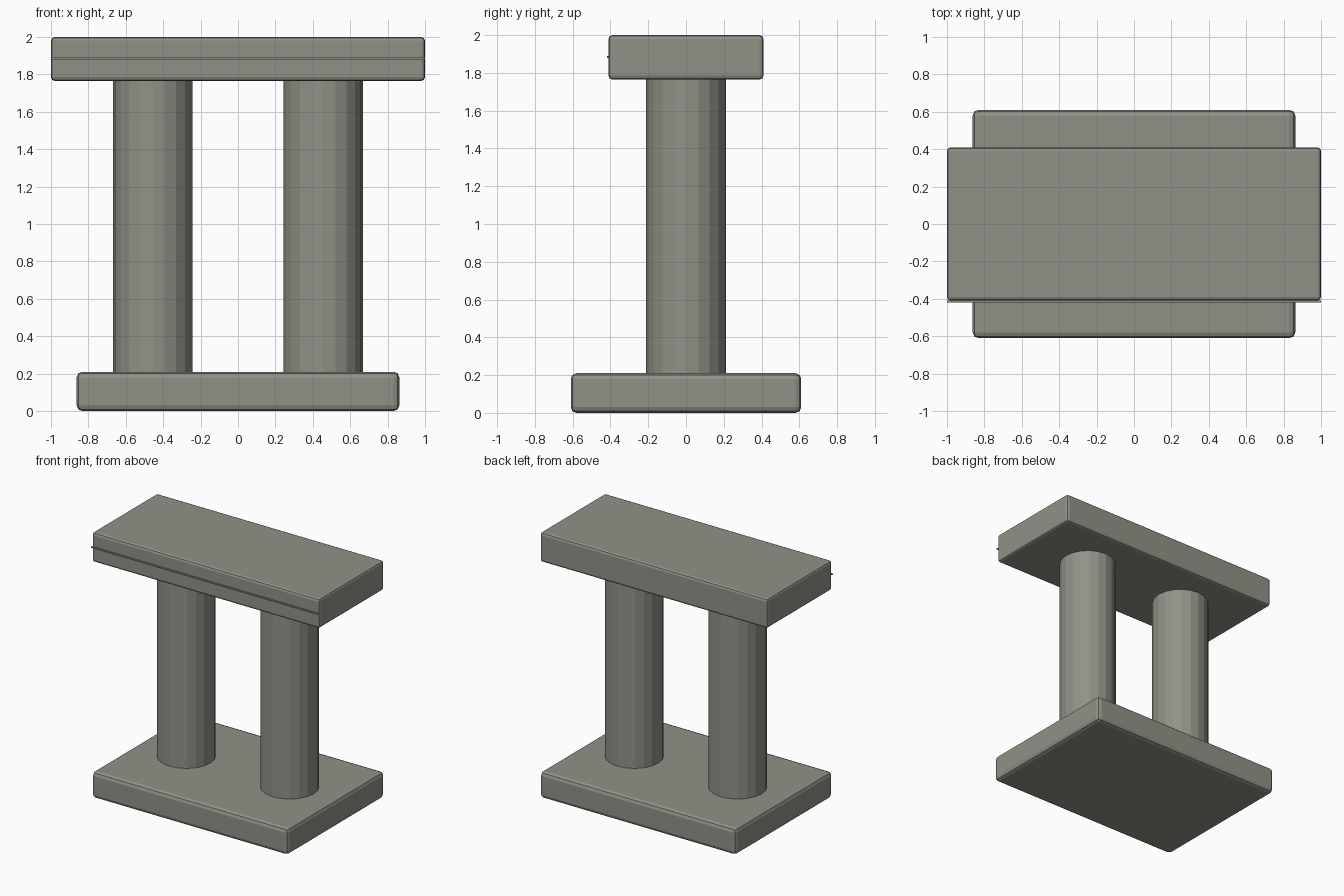
import bpy
import math

if "Cube" in bpy.data.objects:
    bpy.data.objects.remove(bpy.data.objects["Cube"])

stone = bpy.data.materials.new("warm grey stone")
stone.diffuse_color = (0.29, 0.285, 0.245, 1)
stone.use_nodes = True
stone.node_tree.nodes["Principled BSDF"].inputs["Base Color"].default_value = stone.diffuse_color


def finish(obj, name):
    obj.name = name
    obj.data.materials.append(stone)
    return obj


def slab(name, size, centre, bevel=0.0):
    bpy.ops.mesh.primitive_cube_add(size=1, location=centre)
    obj = finish(bpy.context.object, name)
    obj.scale = size
    bpy.ops.object.transform_apply(location=False, rotation=False, scale=True)
    if bevel:
        mod = obj.modifiers.new("rounded edges", 'BEVEL')
        mod.width = bevel
        mod.segments = 2
    return obj


# Base plinth and top beam with softened edges
slab("base_plinth", (1.725, 1.22, 0.21), (0, 0, 0.105), 0.03)
slab("top_beam", (2.0, 0.82, 0.235), (0, 0, 1.8825), 0.02)

# Thin trim line along the front of the beam
slab("front_trim", (2.0, 0.009, 0.01), (0, -0.4145, 1.885))

# Pair of faceted columns
for side, x in (("left", -0.455), ("right", 0.455)):
    bpy.ops.mesh.primitive_cylinder_add(vertices=20, radius=0.212, depth=1.58,
                                        location=(x, 0, 0.99))
    finish(bpy.context.object, side + "_column")
